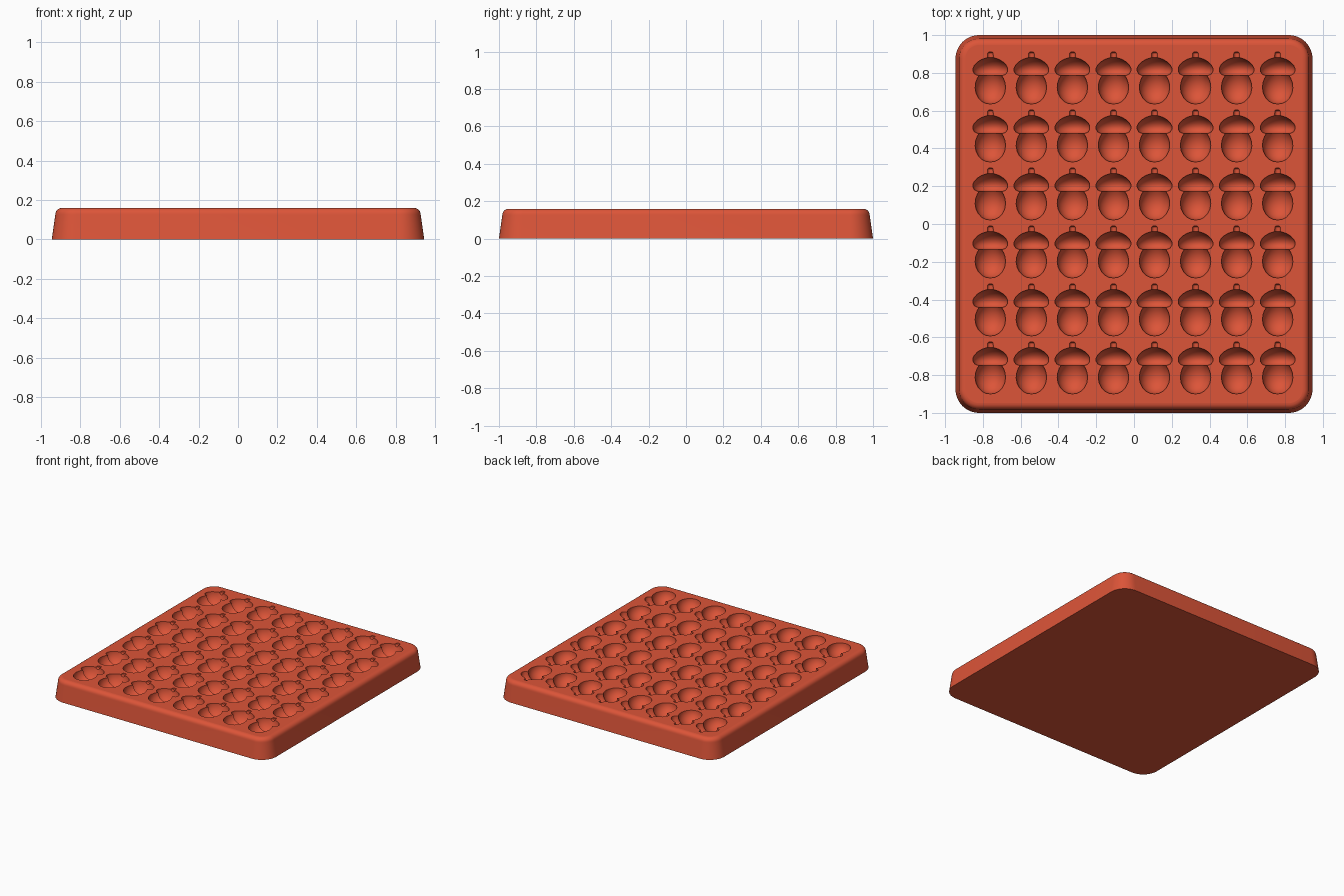
import bpy, bmesh, math
from mathutils import Matrix, Vector

cube = bpy.data.objects.get("Cube")
if cube:
    bpy.data.objects.remove(cube, do_unlink=True)

HALF_X, HALF_Y, HEIGHT = 0.945, 1.0, 0.16
CORNER, TAPER, ROUND = 0.125, 0.018, 0.034
COLUMNS, ROWS, PITCH_X, PITCH_Y = 8, 6, 0.2173, 0.307
SIDES = 32

terracotta = bpy.data.materials.new("terracotta_silicone")
terracotta.use_nodes = True
colour = (0.72, 0.09, 0.04, 1)
terracotta.diffuse_color = colour
terracotta.node_tree.nodes["Principled BSDF"].inputs["Base Color"].default_value = colour


def make_object(name, bm):
    bmesh.ops.recalc_face_normals(bm, faces=bm.faces)
    mesh = bpy.data.meshes.new(name)
    bm.to_mesh(mesh)
    bm.free()
    mesh.materials.append(terracotta)
    obj = bpy.data.objects.new(name, mesh)
    bpy.context.collection.objects.link(obj)
    return obj


def rounded_ring(bm, inset, z, steps=12):
    """One rounded rectangle loop of vertices."""
    radius = CORNER - inset
    ring = []
    for quarter, (sx, sy) in enumerate([(1, 1), (-1, 1), (-1, -1), (1, -1)]):
        for i in range(steps + 1):
            a = (quarter + i / steps) * math.pi / 2
            ring.append(bm.verts.new((sx * (HALF_X - CORNER) + radius * math.cos(a),
                                      sy * (HALF_Y - CORNER) + radius * math.sin(a), z)))
    return ring


# Tray body: tapered walls with a rounded upper rim
bm = bmesh.new()
levels = [(0, 0), (TAPER, HEIGHT - ROUND)]
for i in range(1, 7):
    a = i / 6 * math.pi / 2
    levels.append((TAPER + ROUND * (1 - math.cos(a)), HEIGHT - ROUND * (1 - math.sin(a))))
rings = [rounded_ring(bm, inset, z) for inset, z in levels]
for low, high in zip(rings, rings[1:]):
    for i in range(len(low)):
        j = (i + 1) % len(low)
        bm.faces.new((low[i], low[j], high[j], high[i]))
bm.faces.new(rings[0])
bm.faces.new(rings[-1])
tray = make_object("mould_tray", bm)

# Acorn profile (distance along the acorn, radius): nut, neck, cap, stem
profile = [(0, 0), (0.004, 0.025), (0.014, 0.045), (0.032, 0.063), (0.058, 0.076),
           (0.085, 0.081), (0.112, 0.078), (0.135, 0.07), (0.151, 0.06),
           (0.153, 0.071), (0.16, 0.084), (0.174, 0.092), (0.19, 0.092), (0.206, 0.084),
           (0.222, 0.069), (0.236, 0.046), (0.246, 0.016), (0.27, 0.015),
           (0.275, 0.01), (0.276, 0)]

# Cutter: acorn revolved about its length, repeated over the grid
bm = bmesh.new()
tilt = Matrix.Rotation(math.pi / SIDES, 3, 'Y')
for col in range(COLUMNS):
    for row in range(ROWS):
        base = Vector(((col - (COLUMNS - 1) / 2) * PITCH_X,
                       0.635 - row * PITCH_Y, HEIGHT))
        verts = [bm.verts.new(base + tilt @ Vector((r, t, 0))) for t, r in profile]
        edges = [bm.edges.new(pair) for pair in zip(verts, verts[1:])]
        bmesh.ops.spin(bm, geom=verts + edges, cent=base, axis=(0, 1, 0),
                       angle=2 * math.pi, steps=SIDES, use_merge=False)
bmesh.ops.remove_doubles(bm, verts=bm.verts, dist=0.0001)
cutter = make_object("acorn_cutter", bm)
cutter.hide_render = True

# Sink the acorn cavities into the tray
cut = tray.modifiers.new("acorn_cavities", 'BOOLEAN')
cut.operation = 'DIFFERENCE'
cut.solver = 'EXACT'
cut.object = cutter
bpy.ops.object.select_all(action='DESELECT')
tray.select_set(True)
bpy.context.view_layer.objects.active = tray
bpy.ops.object.modifier_apply(modifier=cut.name)
bpy.data.objects.remove(cutter, do_unlink=True)

# Smooth walls and cavities, flat top and base
bpy.ops.object.shade_smooth_by_angle(angle=math.radians(35))
for face in tray.data.polygons:
    if abs(face.normal.z) > 0.999 and (face.center.z > HEIGHT - 0.001 or face.center.z < 0.001):
        face.use_smooth = False
